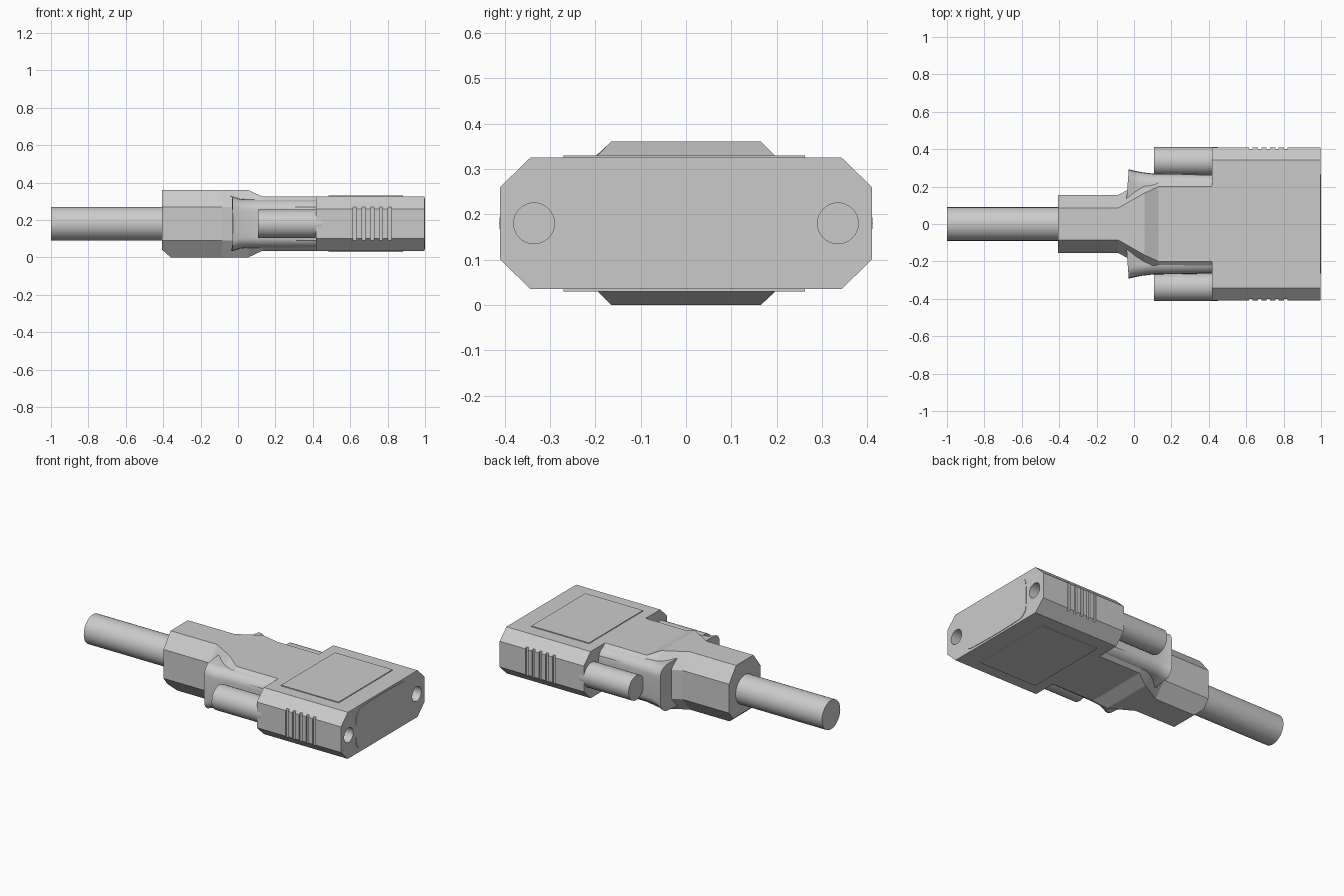
import bpy, bmesh, math
from mathutils import Vector

if "Cube" in bpy.data.objects:
    bpy.data.objects.remove(bpy.data.objects["Cube"])

ZC = 0.18  # height of the centre line


def finish(name, bm, smooth=False):
    bmesh.ops.recalc_face_normals(bm, faces=bm.faces)
    me = bpy.data.meshes.new(name)
    bm.to_mesh(me)
    bm.free()
    ob = bpy.data.objects.new(name, me)
    bpy.context.collection.objects.link(ob)
    if smooth:
        bpy.ops.object.select_all(action='DESELECT')
        ob.select_set(True)
        bpy.context.view_layer.objects.active = ob
        bpy.ops.object.shade_smooth_by_angle(angle=math.radians(35))
    return ob


def loft(name, rings, smooth=False):
    """Skin a list of equal-length point rings and cap both ends."""
    bm = bmesh.new()
    vs = [[bm.verts.new(p) for p in r] for r in rings]
    n = len(rings[0])
    for a, b in zip(vs, vs[1:]):
        for i in range(n):
            bm.faces.new((a[i], a[(i + 1) % n], b[(i + 1) % n], b[i]))
    bm.faces.new(vs[0])
    bm.faces.new(vs[-1])
    return finish(name, bm, smooth)


def rod(name, x0, x1, y, r, seg=48, smooth=True):
    ring = [(y + r * math.cos(2 * math.pi * i / seg), ZC + r * math.sin(2 * math.pi * i / seg))
            for i in range(seg)]
    return loft(name, [[(x, *p) for p in ring] for x in (x0, x1)], smooth)


def box(name, x0, x1, y0, y1, z0, z1):
    ring = [(y0, z0), (y1, z0), (y1, z1), (y0, z1)]
    return loft(name, [[(x, *p) for p in ring] for x in (x0, x1)])


def octagon(x, flat, side, z0, z1, s0, s1):
    return [(x, -flat[0], z0), (x, flat[0], z0), (x, side, s0), (x, side, s1),
            (x, flat[1], z1), (x, -flat[1], z1), (x, -side, s1), (x, -side, s0)]


def cut(target, cutters):
    for c in cutters:
        m = target.modifiers.new("cut", 'BOOLEAN')
        m.operation = 'DIFFERENCE'
        m.solver = 'EXACT'
        m.object = c
        bpy.context.view_layer.objects.active = target
        bpy.ops.object.modifier_apply(modifier=m.name)
        bpy.data.objects.remove(c, do_unlink=True)


# cable
rod("cable", -1.0, -0.38, 0, 0.09)

# faceted strain relief: x, flat half width, side half width, bottom, top
stations = [(-0.36, 0.085, 0.155, 0.0, 0.36), (-0.085, 0.085, 0.155, 0.0, 0.36),
            (0.055, 0.165, 0.23, 0.0, 0.36), (0.13, 0.2, 0.262, 0.035, 0.325),
            (0.45, 0.2, 0.262, 0.035, 0.325)]
rings = [octagon(-0.405, (0.116, 0.085), 0.155, 0.04, 0.36, 0.09, 0.27)]
rings += [octagon(x, (f, f), s, a, b, 0.09, 0.27) for x, f, s, a, b in stations]
loft("strain_relief", rings)


# inner hood: bowed rounded rectangle with a flared, slanted back rim
def hood_ring(x, hy, hz, slant=0.0):
    pts, r = [], 0.055
    for cy, cz, a0 in ((1, 1, 0), (-1, 1, 90), (-1, -1, 180), (1, -1, 270)):
        for k in range(9):
            a = math.radians(a0 + k * 90 / 8)
            pts.append(Vector((cy * (hy - r) + r * math.cos(a), cz * (hz - r) + r * math.sin(a))))
        # extra points along the straight run so it can bow
        nxt = {0: (-1, 1, 90), 90: (-1, -1, 180), 180: (1, -1, 270), 270: (1, 1, 0)}[a0]
        a = math.radians(nxt[2])
        end = Vector((nxt[0] * (hy - r) + r * math.cos(a), nxt[1] * (hz - r) + r * math.sin(a)))
        start = pts[-1].copy()
        pts += [start.lerp(end, t / 8) for t in range(1, 8)]
    out = []
    for p in pts:
        y = p.x * (1 - 0.02 * (p.y / hz) ** 2)
        z = p.y * (1 - 0.06 * (p.x / hy) ** 2)
        out.append((x + slant * abs(y) / hy, y, ZC + z))
    return out


loft("inner_hood", [hood_ring(-0.05, 0.293, 0.15, 0.022), hood_ring(-0.03, 0.288, 0.146, 0.018),
                    hood_ring(0.0, 0.283, 0.137, 0.01), hood_ring(0.04, 0.277, 0.134),
                    hood_ring(0.1, 0.27, 0.134), hood_ring(0.42, 0.265, 0.134),
                    hood_ring(1.0, 0.265, 0.134)], True)

# connector body with chamfered edges
body = loft("connector_body", [octagon(x, (0.343, 0.343), 0.41, 0.035, 0.325, 0.1, 0.26)
                               for x in (0.417, 0.997)])

# screw holes and grip grooves on both sides
cutters = []
for s in (-1, 1):
    cutters.append(rod("hole_cutter", 0.93, 1.05, s * 0.335, 0.045, 32, False))
    for i in range(5):
        x = 0.625 + 0.0465 * i
        y0, y1 = sorted((s * 0.4, s * 0.45))
        cutters.append(box("groove_cutter", x - 0.009, x + 0.009, y0, y1, 0.05, 0.31))
cut(body, cutters)

# thumb screws
for s, side in ((-1, "front"), (1, "back")):
    rod("thumb_screw_" + side, 0.107, 0.45, s * 0.336, 0.076)

# raised label panels on top and bottom
box("label_panel_top", 0.485, 0.882, -0.27, 0.262, 0.32, 0.33)
box("label_panel_bottom", 0.485, 0.882, -0.27, 0.262, 0.03, 0.04)
